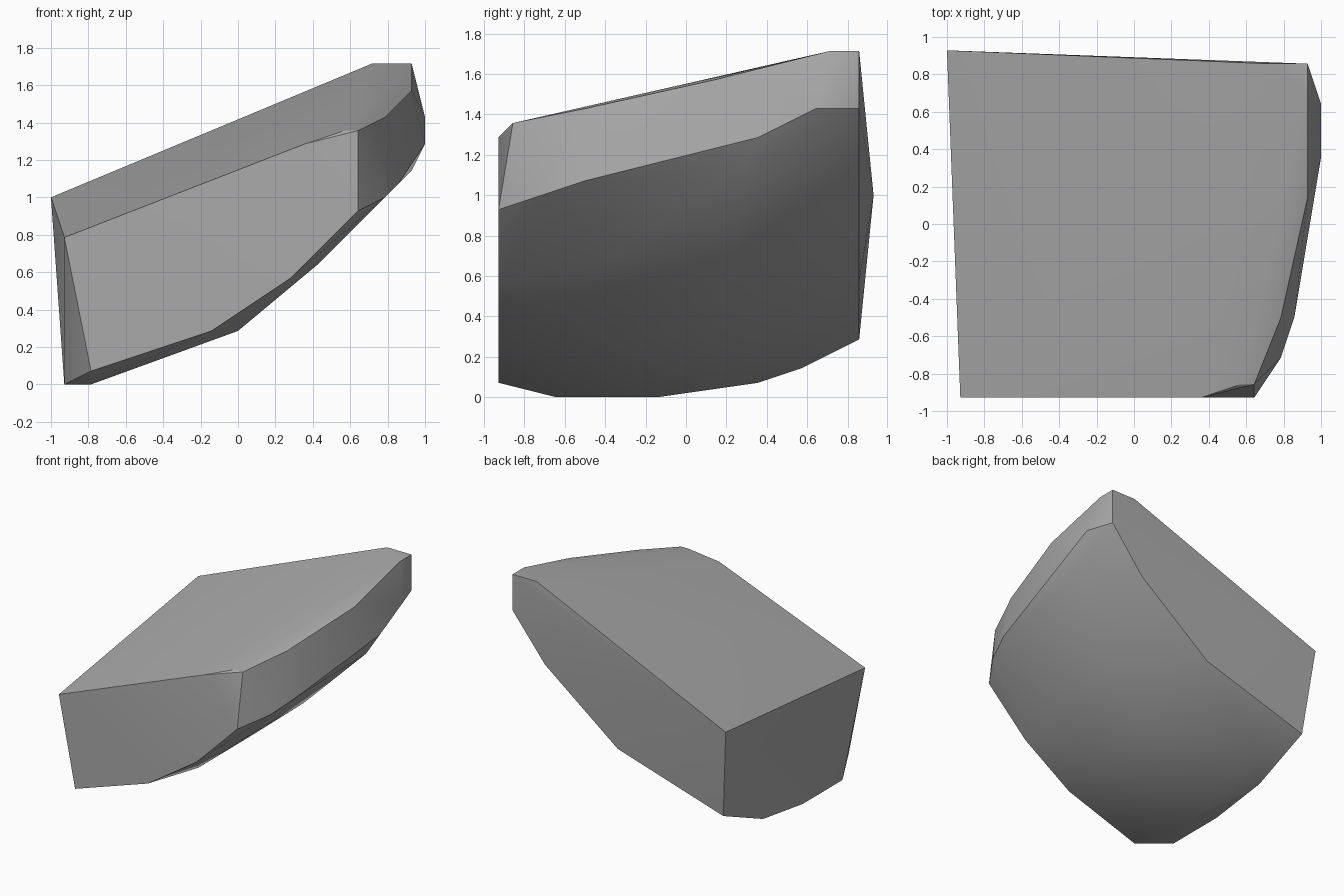
import bpy
import bmesh
import math
from mathutils import Vector

# Remove the default object
default_object = bpy.data.objects.get("Cube")
if default_object:
    bpy.data.objects.remove(default_object, do_unlink=True)

# All corners sit on a regular lattice
UNIT = 1 / 14

# Sloping top: outline of the tilted upper face
top_rim = [(-14, 13, 14), (-13, -13, 11), (5, -13, 18), (8, -12, 19), (9, -12, 19),
           (11, -7, 20), (13, 2, 22), (13, 10, 24), (13, 12, 24), (10, 12, 24)]

# Flat front: lower corners
front_edge = [(-11, -13, 1), (-2, -13, 4), (4, -13, 8), (9, -13, 13)]

# Flat back: lower corners
back_edge = [(-13, 12, 4), (0, 12, 8), (9, 12, 15), (13, 12, 20)]

# Bulging high side
side_bulge = [(11, -10, 14), (12, -7, 15), (13, 4, 16), (14, 5, 18), (14, 9, 20)]

# Rounded underside
belly = [(-13, -9, 0), (-13, -2, 0), (-11, -9, 0), (-11, -2, 0), (-13, 5, 1),
         (-11, 8, 2), (0, -7, 4), (0, 2, 4), (6, -6, 9), (6, 3, 9)]


def make_material(name, value):
    """Plain grey material for viewport and render."""
    material = bpy.data.materials.new(name)
    material.use_nodes = True
    colour = (value, value, value, 1)
    material.diffuse_color = colour
    material.node_tree.nodes["Principled BSDF"].inputs["Base Color"].default_value = colour
    return material


def make_chunk(name, corners, material):
    """Wrap the corners in a faceted shell and merge its coplanar triangles."""
    shell = bmesh.new()
    for corner in corners:
        shell.verts.new(Vector(corner) * UNIT)
    hull = bmesh.ops.convex_hull(shell, input=shell.verts[:])
    loose = {item for item in hull["geom_interior"] + hull["geom_unused"]
             if isinstance(item, bmesh.types.BMVert)}
    bmesh.ops.delete(shell, geom=list(loose), context="VERTS")
    bmesh.ops.dissolve_limit(shell, angle_limit=math.radians(1),
                             verts=shell.verts[:], edges=shell.edges[:])
    bmesh.ops.recalc_face_normals(shell, faces=shell.faces[:])

    mesh = bpy.data.meshes.new(name)
    shell.to_mesh(mesh)
    shell.free()
    mesh.materials.append(material)
    chunk = bpy.data.objects.new(name, mesh)
    bpy.context.collection.objects.link(chunk)
    return chunk


# Rock chunk with soft bevels and crisp main edges
stone_grey = make_material("stone_grey", 0.4)
rock = make_chunk("rock_chunk", top_rim + front_edge + back_edge + side_bulge + belly, stone_grey)

bpy.ops.object.select_all(action="DESELECT")
rock.select_set(True)
bpy.context.view_layer.objects.active = rock
bpy.ops.object.shade_smooth_by_angle(angle=math.radians(30))
